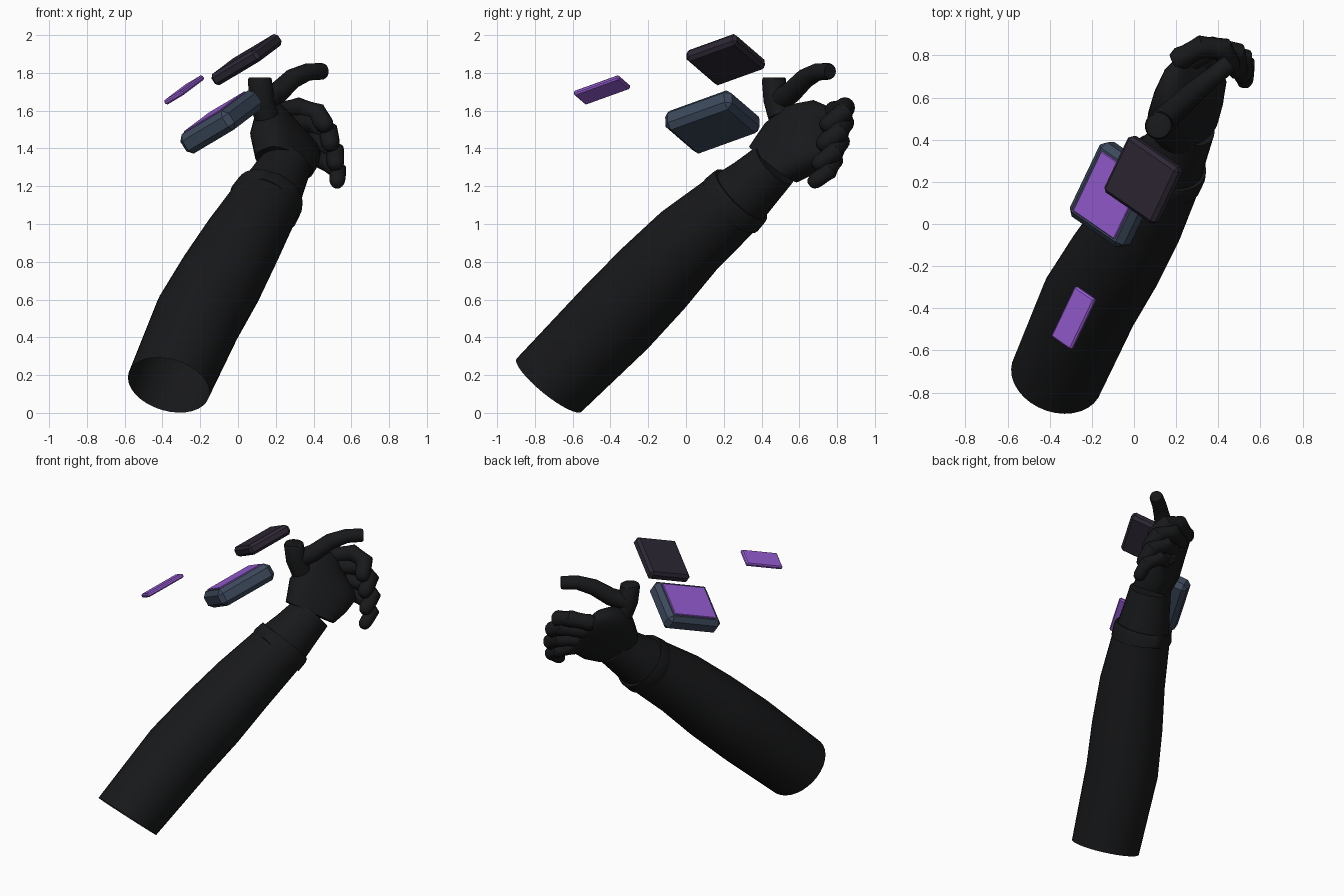
import bpy, bmesh, math
from mathutils import Vector, Matrix

if "Cube" in bpy.data.objects:
    bpy.data.objects.remove(bpy.data.objects["Cube"])


def material(name, rgb):
    m = bpy.data.materials.new(name)
    m.diffuse_color = (*rgb, 1)
    m.use_nodes = True
    m.node_tree.nodes["Principled BSDF"].inputs["Base Color"].default_value = m.diffuse_color
    return m


BLACK = material("black_cloth", (0.009, 0.0095, 0.0105))
SLATE = material("slate", (0.045, 0.065, 0.105))
DARK = material("dark_plum", (0.026, 0.02, 0.034))
PURPLE = material("purple", (0.31, 0.11, 0.66))


def finish(bm, name, mat, angle=40):
    bmesh.ops.recalc_face_normals(bm, faces=bm.faces)
    mesh = bpy.data.meshes.new(name)
    bm.to_mesh(mesh)
    bm.free()
    mesh.materials.append(mat)
    ob = bpy.data.objects.new(name, mesh)
    bpy.context.collection.objects.link(ob)
    bpy.ops.object.select_all(action='DESELECT')
    ob.select_set(True)
    bpy.context.view_layer.objects.active = ob
    if angle:
        bpy.ops.object.shade_smooth_by_angle(angle=math.radians(angle))
    return ob


def loft(rings, name, caps=(True, True)):
    bm = bmesh.new()
    vs = [[bm.verts.new(p) for p in ring] for ring in rings]
    n = len(vs[0])
    for a, b in zip(vs, vs[1:]):
        for i in range(n):
            j = (i + 1) % n
            bm.faces.new((a[i], a[j], b[j], b[i]))
    if caps[0]:
        bm.faces.new(vs[0])
    if caps[1]:
        bm.faces.new(vs[-1])
    return finish(bm, name, BLACK)


def tube(points, radii, name, sides=24, caps=(True, True), start=None):
    pts = [Vector(p) for p in points]
    rings, side = [], Vector((1, -0.5, 0.1))
    for i, (p, r) in enumerate(zip(pts, radii)):
        t = (pts[min(i + 1, len(pts) - 1)] - pts[max(i - 1, 0)]).normalized()
        if i == 0 and start:
            t = Vector(start).normalized()
        side = (side - t * side.dot(t)).normalized()
        up = t.cross(side)
        rings.append([p + r * (math.cos(a) * side + math.sin(a) * up)
                      for a in (2 * math.pi * k / sides for k in range(sides))])
    return loft(rings, name, caps)


# Forearm sleeve, open at the elbow end
tube([(-0.367, -0.725, 0.147), (-0.21, -0.37, 0.505), (-0.09, -0.175, 0.71),
      (0.025, 0.015, 0.91), (0.15, 0.26, 1.12)],
     [0.222, 0.235, 0.23, 0.212, 0.185], "sleeve", 32, (False, True), (0.23, 0.61, 0.75))

# Cuff band and glove wrist
tube([(0.135, 0.235, 1.095), (0.137, 0.24, 1.1), (0.165, 0.285, 1.145), (0.167, 0.29, 1.15)],
     [0.188, 0.196, 0.190, 0.182], "cuff_band", 32)
tube([(0.15, 0.26, 1.12), (0.20, 0.36, 1.21), (0.255, 0.47, 1.315)],
     [0.178, 0.155, 0.135], "glove_wrist", 32)

# Palm: sections given by thumb side, little-finger side and half thickness
palm_sections = [((0.13, 0.365, 1.395), (0.36, 0.555, 1.235), 0.115),
                 ((0.10, 0.45, 1.52), (0.39, 0.65, 1.28), 0.12),
                 ((0.12, 0.56, 1.62), (0.41, 0.72, 1.335), 0.105),
                 ((0.16, 0.69, 1.65), (0.40, 0.77, 1.33), 0.075),
                 ((0.20, 0.76, 1.62), (0.38, 0.79, 1.36), 0.045)]
rings = []
for t, p, h in palm_sections:
    t, p = Vector(t), Vector(p)
    c, w = (t + p) / 2, (p - t) / 2
    n = Vector((0.68, -0.6, 0.36))
    n = (n - w * n.dot(w) / w.length_squared).normalized() * h
    ring = []
    for k in range(24):
        a = 2 * math.pi * k / 24
        x, y = math.cos(a), math.sin(a)
        ring.append(c + w * math.copysign(abs(x) ** 0.75, x)
                    + n * math.copysign(abs(y) ** 0.75, y))
    rings.append(ring)
loft(rings, "palm")


# Curled fingers with bulging joints and round tips
def finger(name, joints, r):
    j = [Vector(p) for p in joints]
    pts, rad = [j[0] - (j[1] - j[0]) * 0.3], [r * 0.8]
    for i in range(len(j) - 1):
        pts += [j[i], j[i].lerp(j[i + 1], 0.3), j[i].lerp(j[i + 1], 0.7)]
        rad += [r * 1.08, r * 0.97, r * 0.97]
    d = (j[-1] - j[-2]).normalized()
    pts += [j[-1], j[-1] + d * r * 0.5, j[-1] + d * r * 0.75]
    rad += [r * 0.92, r * 0.7, r * 0.35]
    tube(pts, rad, name, 16)


finger("index_finger", [(0.22, 0.785, 1.595), (0.32, 0.84, 1.615), (0.42, 0.83, 1.585), (0.46, 0.75, 1.525)], 0.052)
finger("middle_finger", [(0.27, 0.78, 1.525), (0.38, 0.835, 1.535), (0.48, 0.81, 1.485), (0.49, 0.73, 1.425)], 0.052)
finger("ring_finger", [(0.32, 0.77, 1.445), (0.42, 0.815, 1.435), (0.515, 0.785, 1.38), (0.515, 0.705, 1.32)], 0.049)
finger("little_finger", [(0.36, 0.755, 1.37), (0.45, 0.785, 1.335), (0.53, 0.755, 1.28), (0.525, 0.68, 1.225)], 0.044)

# Thumb with its blunt base joint
tube([(0.15, 0.50, 1.57), (0.125, 0.475, 1.66), (0.115, 0.465, 1.765), (0.115, 0.465, 1.775)],
     [0.066, 0.066, 0.064, 0.058], "thumb_base", 20)
tube([(0.12, 0.48, 1.65), (0.21, 0.555, 1.695), (0.29, 0.63, 1.77), (0.37, 0.695, 1.805),
      (0.445, 0.755, 1.808), (0.455, 0.763, 1.808)],
     [0.06, 0.058, 0.053, 0.046, 0.044, 0.039], "thumb", 20)

# Floating wrist device pieces, all sharing one tilted right-handed frame
u = Vector((0.41, 0.86, 0.31)).normalized()
v = Vector((0.75, -0.47, 0.45))
v = (v - u * v.dot(u)).normalized()
n = u.cross(v)
if n.z < 0:
    v, n = -v, -n


def slab(name, centre, size, mat, bevel):
    bm = bmesh.new()
    bmesh.ops.create_cube(bm, size=1)
    frame = Matrix((u * size[0], v * size[1], n * size[2])).transposed()
    for vert in bm.verts:
        vert.co = Vector(centre) + frame @ vert.co
    bmesh.ops.recalc_face_normals(bm, faces=bm.faces)
    bmesh.ops.bevel(bm, geom=bm.edges[:], offset=bevel, segments=1, affect='EDGES', profile=0.5)
    finish(bm, name, mat, 0)


body = Vector((-0.09, 0.14, 1.54))
slab("device_body", body, (0.41, 0.345, 0.12), SLATE, 0.03)
slab("device_screen", body + n * 0.06, (0.33, 0.265, 0.014), PURPLE, 0.004)
slab("floating_plate", (0.045, 0.21, 1.87), (0.31, 0.325, 0.07), DARK, 0.018)
slab("floating_chip", (-0.285, -0.445, 1.71), (0.28, 0.128, 0.028), PURPLE, 0.008)
